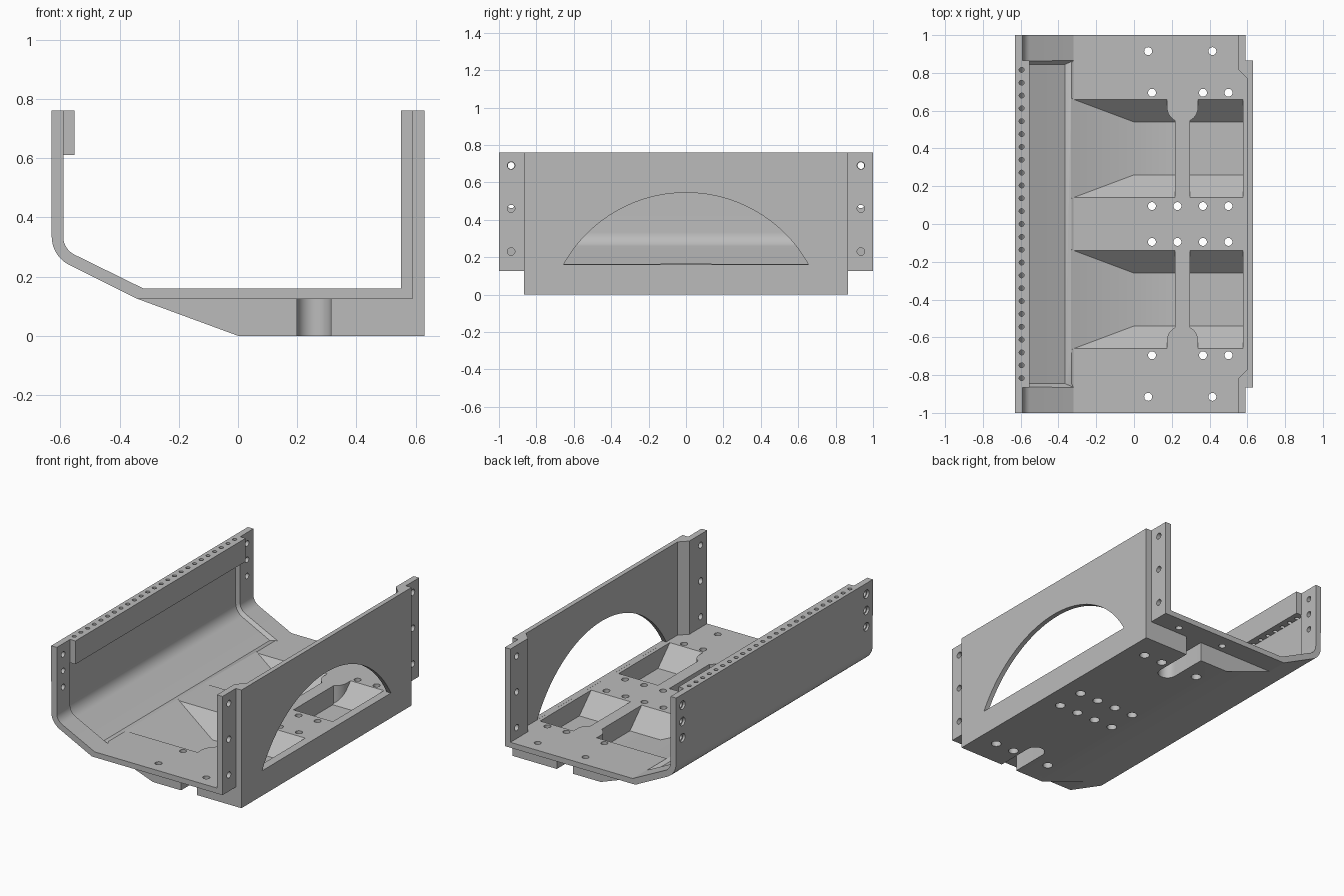
import bpy, bmesh, math
from mathutils import Vector

cube = bpy.data.objects.get("Cube")
if cube:
    bpy.data.objects.remove(cube)

grey = bpy.data.materials.new("plain_grey")
grey.use_nodes = True
colour = (0.5, 0.5, 0.5, 1)
grey.diffuse_color = colour
grey.node_tree.nodes["Principled BSDF"].inputs["Base Color"].default_value = colour


def finish(name, bm):
    bmesh.ops.recalc_face_normals(bm, faces=bm.faces)
    mesh = bpy.data.meshes.new(name)
    bm.to_mesh(mesh)
    bm.free()
    mesh.materials.append(grey)
    ob = bpy.data.objects.new(name, mesh)
    bpy.context.collection.objects.link(ob)
    return ob


def loft(name, rings):
    """Skin equal-length rings of points and cap both ends."""
    bm = bmesh.new()
    loops = [[bm.verts.new(p) for p in ring] for ring in rings]
    n = len(loops[0])
    for a, b in zip(loops, loops[1:]):
        for i in range(n):
            j = (i + 1) % n
            bm.faces.new((a[i], a[j], b[j], b[i]))
    bm.faces.new(loops[0])
    bm.faces.new(loops[-1])
    return finish(name, bm)


def prism(name, pts, lo, hi, axis):
    place = {"x": lambda p, h: (h, p[0], p[1]),
             "y": lambda p, h: (p[0], h, p[1]),
             "z": lambda p, h: (p[0], p[1], h)}[axis]
    return loft(name, [[place(p, h) for p in pts] for h in (lo, hi)])


def arc(cx, cy, r, a0, a1, n):
    angles = [math.radians(a0 + (a1 - a0) * i / n) for i in range(n + 1)]
    return [(cx + r * math.cos(a), cy + r * math.sin(a)) for a in angles]


def drill(name, holes):
    """holes: (axis, u, v, radius, lo, hi), joined into one cutter."""
    bm = bmesh.new()
    for axis, u, v, r, lo, hi in holes:
        tmp = prism("drill", arc(u, v, r, 0, 345, 23), lo, hi, axis)
        bm.from_mesh(tmp.data)
        bpy.data.objects.remove(tmp)
    return finish(name, bm)


def combine(target, tool, operation):
    mod = target.modifiers.new("cut", "BOOLEAN")
    mod.operation, mod.object, mod.solver = operation, tool, "EXACT"
    bpy.context.view_layer.objects.active = target
    bpy.ops.object.modifier_apply(modifier=mod.name)
    bpy.data.objects.remove(tool)


def cut(tool):
    combine(tray, tool, "DIFFERENCE")


def add(tool):
    combine(tray, tool, "UNION")


def bend(r):
    return arc(-0.522, 0.335, r, 180, 243, 10)


# Thin U-shaped shell over the full length
outer = [(-0.63, 0.76)] + bend(0.107) + [(-0.34, 0.125), (0.59, 0.125), (0.59, 0.76)]
inner = [(-0.59, 0.76)] + bend(0.068) + [(-0.32, 0.16), (0.55, 0.16), (0.55, 0.76)]
tray = prism("tray", outer + inner[::-1], -1, 1, "y")

# Deeper base and outer side wall between the end flanges
add(prism("base_block", [(-0.34, 0.125), (0, 0), (0.63, 0), (0.63, 0.76),
                         (0.57, 0.76), (0.57, 0.14), (-0.32, 0.14)], -0.865, 0.865, "y"))

# Thinned inside of the right wall, chamfered at both ends
cut(prism("wall_relief", [(0.5, -0.87), (0.6, -0.77), (0.6, 0.77), (0.5, 0.87)],
          0.16, 0.9, "z"))


# Shallow recess along the left wall and its bend
def recess_ring(y, r, foot):
    path = [(-0.522 - r, 0.66)] + bend(r) + [(foot, 0.16), (-0.3, 0.17), (-0.3, 0.66)]
    return [(x, y, z) for x, z in path]


shallow, deep = (0.067, -0.319), (0.086, -0.365)
cut(loft("left_recess", [recess_ring(-0.865, *shallow), recess_ring(-0.845, *deep),
                         recess_ring(0.845, *deep), recess_ring(0.865, *shallow)]))

# Hopper pockets in the floor, each crossed by a rib with a rounded boss
for s in (-1, 1):
    bm = bmesh.new()
    for z, x0, half in ((0.17, -0.347, 0.27), (0.04, 0, 0.14)):
        for x in (x0, 0.577):
            for side in (-1, 1):
                bm.verts.new((x, s * 0.4 + side * half, z))
    bmesh.ops.convex_hull(bm, input=bm.verts)
    cut(finish("pocket", bm))
for s in (-1, 1):
    rib = [(0.217, 0.12)] + arc(0.257, 0.62, 0.083, 241, 180, 8) + [(0.174, 0.68)]
    rib += [(0.514 - x, y) for x, y in rib[::-1]]
    add(prism("rib", [(x, s * y) for x, y in rib], 0.02, 0.16, "z"))

# Rail along the top of the left wall
add(prism("top_rail", [(-0.615, 0.61), (-0.552, 0.61), (-0.552, 0.76), (-0.615, 0.76)],
          -0.865, 0.865, "y"))

# Round-ended slots under both ends of the base
for s in (-1, 1):
    slot = arc(0.257, 0.62, 0.057, 180, 360, 16) + [(0.314, 0.95), (0.2, 0.95)]
    cut(prism("slot", [(x, s * y) for x, y in slot], -0.1, 0.125, "z"))

# Arched opening in the right wall
half = math.degrees(math.asin(0.655 / 0.75))
cut(prism("arch", arc(0, -0.205, 0.75, 90 - half, 90 + half, 40), 0.57, 0.7, "x"))

# Bolt holes in the floor, flanges and rail
floor_holes = [(x, s * y) for s in (-1, 1)
               for y, xs in ((0.695, (0.095, 0.365, 0.5)), (0.095, (0.095, 0.23, 0.365, 0.5)))
               for x in xs]
holes = [("z", x, y, 0.021, -0.1, 0.3) for x, y in floor_holes]
holes += [("z", x, y, 0.021, 0, 0.3) for x in (0.075, 0.415) for y in (-0.915, 0.915)]
left_holes = []
for y in (-0.935, 0.935):
    for i in range(3):
        holes.append(("x", y, 0.69 - 0.23 * i, 0.02, 0.5, 0.7))
        left_holes.append((y, 0.69 - 0.105 * i))
holes += [("x", y, z, 0.018, -0.7, -0.5) for y, z in left_holes]
holes += [("z", -0.595, (i - 12) * 0.068, 0.013, 0.58, 0.9) for i in range(25)]
cut(drill("bolt_holes", holes))

# Wider counterbores on the outside
bores = [("z", x, y, 0.03, -0.1, 0.04) for x, y in floor_holes]
bores += [("x", y, z, 0.027, -0.7, -0.615) for y, z in left_holes]
cut(drill("counterbores", bores))

# Smooth bends, crisp edges
bpy.ops.object.select_all(action="DESELECT")
tray.select_set(True)
bpy.context.view_layer.objects.active = tray
bpy.ops.object.shade_smooth_by_angle(angle=math.radians(25))
